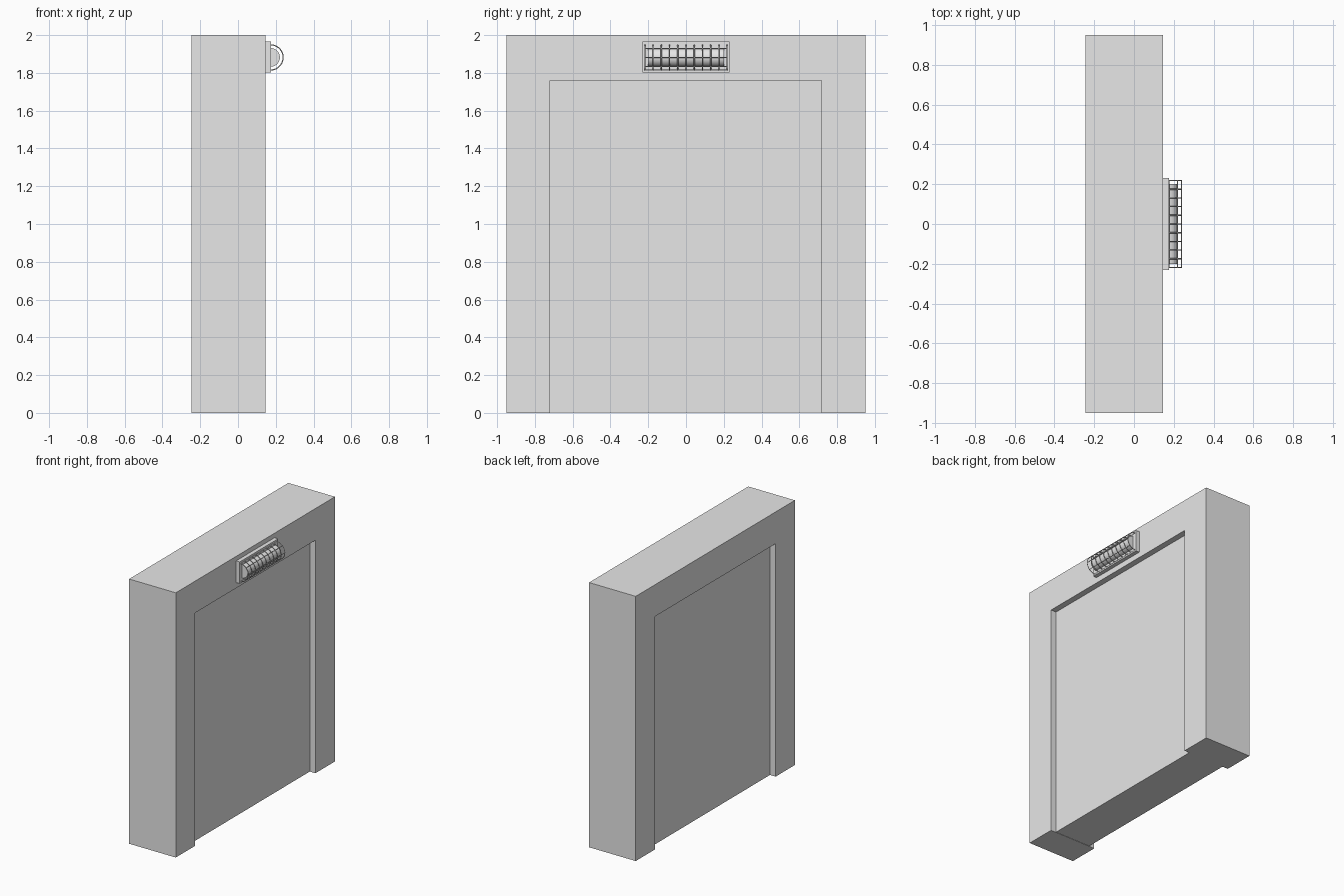
import bpy, bmesh, math
from mathutils import Vector

if "Cube" in bpy.data.objects:
    bpy.data.objects.remove(bpy.data.objects["Cube"])

grey = bpy.data.materials.new("plain grey")
grey.diffuse_color = (0.8, 0.8, 0.8, 1)
grey.use_nodes = True
grey.node_tree.nodes["Principled BSDF"].inputs["Base Color"].default_value = grey.diffuse_color


def finish(name, bm):
    bmesh.ops.recalc_face_normals(bm, faces=bm.faces)
    me = bpy.data.meshes.new(name)
    bm.to_mesh(me)
    bm.free()
    me.materials.append(grey)
    ob = bpy.data.objects.new(name, me)
    bpy.context.collection.objects.link(ob)
    return ob


def prism(name, pts, offset):
    """Extrude a closed outline of 3D points along an offset."""
    bm = bmesh.new()
    face = bm.faces.new([bm.verts.new(p) for p in pts])
    res = bmesh.ops.extrude_face_region(bm, geom=[face], use_keep_orig=True)
    verts = [g for g in res["geom"] if isinstance(g, bmesh.types.BMVert)]
    bmesh.ops.translate(bm, verts=verts, vec=Vector(offset))
    return finish(name, bm)


def box(name, x0, x1, y0, y1, z0, z1):
    pts = [(x0, y0, z0), (x0, y1, z0), (x0, y1, z1), (x0, y0, z1)]
    return prism(name, pts, (x1 - x0, 0, 0))


def wire(name, pts, r):
    cu = bpy.data.curves.new(name, 'CURVE')
    cu.dimensions = '3D'
    cu.bevel_depth = r
    cu.bevel_resolution = 0
    cu.use_fill_caps = True
    sp = cu.splines.new('POLY')
    sp.points.add(len(pts) - 1)
    for p, co in zip(sp.points, pts):
        p.co = (*co, 1)
    cu.materials.append(grey)
    ob = bpy.data.objects.new(name, cu)
    bpy.context.collection.objects.link(ob)


XB, XF, R = -0.245, 0.145, 0.045   # back face, front face, recess depth

# door surround, an upside-down U
u = [(-0.95, 0), (-0.95, 2), (0.95, 2), (0.95, 0),
     (0.717, 0), (0.717, 1.76), (-0.72, 1.76), (-0.72, 0)]
prism("door_frame", [(XB, y, z) for y, z in u], (XF - XB, 0, 0))

# two door leaves meeting in the middle
box("door_leaf_left", XB + R, XF - R, -0.72, 0, 0.002, 1.76)
box("door_leaf_right", XB + R, XF - R, 0, 0.717, 0.002, 1.76)

# lamp: back plate and half-round glass
box("lamp_plate", XF, 0.175, -0.23, 0.23, 1.802, 1.966)
CX, CZ = 0.172, 1.882


def arc(y, r, n):
    return [(CX + r * math.cos(a), y, CZ + r * math.sin(a))
            for a in (math.pi * (i / n - 0.5) for i in range(n + 1))]


glass = prism("lamp_glass", arc(-0.2, 0.05, 12), (0, 0.4, 0))
bpy.context.view_layer.objects.active = glass
glass.select_set(True)
bpy.ops.object.shade_smooth_by_angle(angle=math.radians(40))

# wire cage: hoops and long bars
for i in range(11):
    wire("cage_hoop", arc(-0.218 + i * 0.0436, 0.067, 14), 0.003)
for deg in (-88, -45, 0, 45, 88):
    a = math.radians(deg)
    x, z = CX + 0.067 * math.cos(a), CZ + 0.067 * math.sin(a)
    wire("cage_bar", [(x, -0.22, z), (x, 0.22, z)], 0.003)
